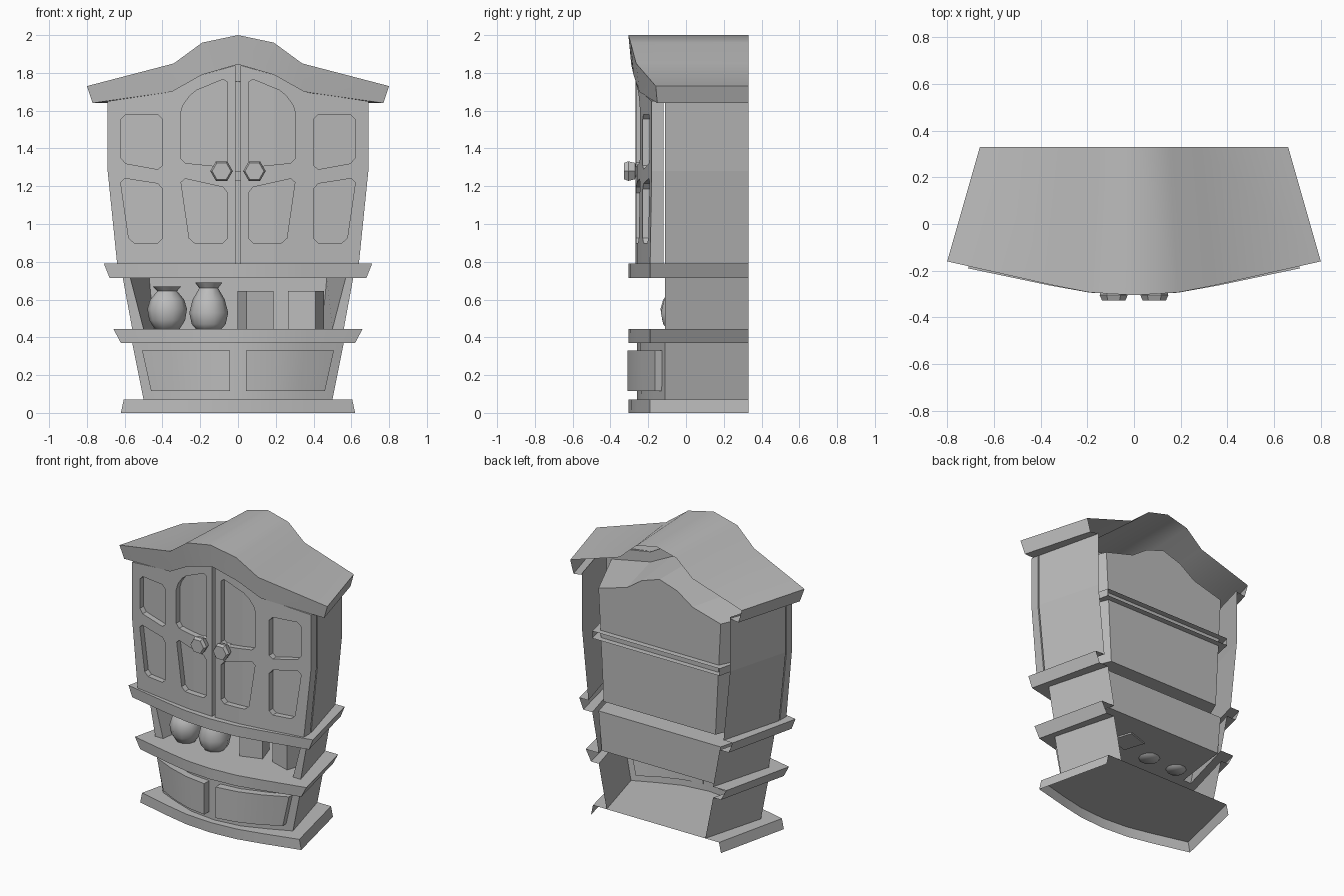
import bpy, bmesh, math
from mathutils import Vector, Matrix

cube = bpy.data.objects.get("Cube")
if cube:
    bpy.data.objects.remove(cube)

grey = bpy.data.materials.new("plain_grey")
grey.use_nodes = True
grey.diffuse_color = (0.5, 0.5, 0.5, 1)
grey.node_tree.nodes["Principled BSDF"].inputs["Base Color"].default_value = (0.5, 0.5, 0.5, 1)

BACK, PANEL, FACE = 0.33, 0.29, -0.11
BENDS = (0.19, 0.36)


def bow(x):
    """Backward sweep of the bowed front at distance x from the middle."""
    x = abs(x)
    if x < 0.19:
        return x * 0.063
    if x < 0.36:
        return 0.012 + (x - 0.19) * 0.194
    return 0.045 + (x - 0.36) * 0.227


def mirrored(half, middle=()):
    """Complete a row of points from its +x half."""
    return list(half) + list(middle) + [(-p[0],) + tuple(p[1:]) for p in reversed(half)]


def finish(name, bm, smooth=35):
    bmesh.ops.recalc_face_normals(bm, faces=bm.faces)
    mesh = bpy.data.meshes.new(name)
    bm.to_mesh(mesh)
    bm.free()
    mesh.materials.append(grey)
    ob = bpy.data.objects.new(name, mesh)
    bpy.context.collection.objects.link(ob)
    if smooth:
        bpy.ops.object.select_all(action='DESELECT')
        ob.select_set(True)
        bpy.context.view_layer.objects.active = ob
        bpy.ops.object.shade_smooth_by_angle(angle=math.radians(smooth))
    return ob


def loft(name, rings, closed=False, first=False, last=False, smooth=35):
    """Skin a row of equal point rings, with optional end faces."""
    bm = bmesh.new()
    rows = [[bm.verts.new(p) for p in ring] for ring in rings]
    n = len(rows[0])
    for a, b in zip(rows, rows[1:]):
        for i in range(n if closed else n - 1):
            j = (i + 1) % n
            bm.faces.new((a[i], a[j], b[j], b[i]))
    if first:
        bm.faces.new(rows[0])
    if last:
        bm.faces.new(rows[-1])
    return finish(name, bm, smooth)


def plan(w, z, front=-0.305, side=-0.19):
    """Plan with a bowed front and tapering sides, open at the back."""
    k = (side - front) / bow(w)
    half = [(w - 0.12, BACK, z), (w, side, z)]
    half += [(x, front + k * bow(x), z) for x in reversed(BENDS)]
    return mirrored(half, [(0, front, z)])


def bent_prisms(name, outlines, near, far):
    """Extrude x-z outlines, then bend them to the near(x) and far(x) depths."""
    bm = bmesh.new()
    for pts in outlines:
        face = bm.faces.new([bm.verts.new((x, 0, z)) for x, z in pts])
        new = bmesh.ops.extrude_face_region(bm, geom=[face])["geom"]
        bmesh.ops.translate(bm, vec=(0, 1, 0), verts=[v for v in new if isinstance(v, bmesh.types.BMVert)])
    for x in mirrored([(b,) for b in BENDS]):
        geom = bm.verts[:] + bm.edges[:] + bm.faces[:]
        bmesh.ops.bisect_plane(bm, geom=geom, dist=1e-5, plane_co=(x[0], 0, 0), plane_no=(1, 0, 0))
    for v in bm.verts:
        v.co.y = far(v.co.x) if v.co.y > 0.5 else near(v.co.x)
    return finish(name, bm, 0)


def chamfered(pts, c=0.025):
    out = []
    for i, p in enumerate(pts):
        p = Vector(p)
        for q in (Vector(pts[i - 1]), Vector(pts[(i + 1) % len(pts)])):
            d = q - p
            out.append(tuple(p + d.normalized() * min(c, d.length * 0.4)))
    return out


def lathe(name, profile, sides, place, smooth):
    angles = [2 * math.pi * i / sides for i in range(sides)]
    rings = [[place @ Vector((r * math.cos(a), r * math.sin(a), h)) for a in angles] for r, h in profile]
    return loft(name, rings, True, True, True, smooth)


# Base, drawer case and the two hollow mouldings
loft("base", [plan(0.62, 0), plan(0.605, 0.07)], last=True)
loft("drawer_case", [plan(0.50, 0.07, -0.26, FACE), plan(0.56, 0.37, -0.26, FACE)])
loft("lower_moulding", [plan(0.56, 0.37, -0.26, FACE), plan(0.62, 0.37),
                        plan(0.66, 0.445), plan(0.56, 0.445, FACE, FACE)])
loft("upper_moulding", [plan(0.61, 0.715, FACE, FACE), plan(0.68, 0.715),
                        plan(0.71, 0.79), plan(0.64, 0.79, FACE, FACE)])


# Side walls that narrow inwards to the back panel
def side_walls(name, levels):
    rings = []
    for z, z_in, outer, inner, rear in levels:
        rings.append(mirrored([(outer - 0.12, BACK, z), (outer, FACE, z), (inner, FACE, z_in), (rear, PANEL, z_in)]))
    loft(name, rings, smooth=0)


def board(name, z, front, rear):
    loft(name, [mirrored([(front, FACE, z)]), mirrored([(rear, PANEL, z)])], smooth=0)


side_walls("open_niche", [(0.445, 0.445, 0.56, 0.50, 0.445), (0.715, 0.715, 0.61, 0.57, 0.47)])
side_walls("cupboard_case", [(0.79, 0.79, 0.64, 0.60, 0.43), (1.28, 1.28, 0.69, 0.65, 0.455),
                             (1.66, 1.57, 0.69, 0.65, 0.47)])
board("niche_floor", 0.445, 0.50, 0.445)
board("niche_ceiling", 0.715, 0.57, 0.47)
board("cupboard_floor", 0.79, 0.60, 0.43)
loft("inner_shelf", [mirrored([(0.49, BACK, z), (0.58, -0.05, z)]) for z in (1.23, 1.28)],
     first=True, last=True, smooth=0)

# Eaves: underside, then the face under the roof edge; the roof sheet on top
low = [(0.77, 1.64), (0.35, 1.70), (0.19, 1.79), (0, 1.845)]
top = [(0.8, 1.73), (0.34, 1.85), (0.19, 1.96), (0, 2.0)]
low_row = [(x, bow(x) - 0.29, z) for x, z in low]
top_row = [(x, bow(x) - 0.305, z) for x, z in top]
inner_row = [(min(x, 0.69), FACE, z) for x, z in low]
rows = []
for row, rear in ((inner_row, (0.57, BACK, 1.65)), (low_row, (0.635, BACK, 1.64)), (top_row, (0.66, BACK, 1.73))):
    rows.append(mirrored([rear] + row[:-1], row[-1:]))
loft("eaves", rows)
rear_row = [(x * 0.825, BACK, z) for x, z in top]
loft("roof", [mirrored(r[:-1], r[-1:]) for r in (top_row, rear_row)])

# Arched cupboard ceiling running into the back panel top
arch = [(0.65, 1.57), (0.35, 1.63), (0.19, 1.71), (0, 1.755)]
rows = [inner_row,
        [(x, FACE, z) for x, z in arch],
        [(x * 0.723, PANEL, z) for x, z in arch],
        [(x * 0.723, PANEL, 1.56) for x, z in arch]]
loft("cupboard_arch", [mirrored(r[:-1], r[-1:]) for r in rows], smooth=0)

# Back panels
loft("cupboard_back", [mirrored([(w, PANEL, z)]) for w, z in ((0.43, 0.79), (0.455, 1.28), (0.47, 1.56))], smooth=0)
loft("niche_back", [mirrored([(w, PANEL, z)]) for w, z in ((0.445, 0.445), (0.47, 0.715))], smooth=0)


# Doors with recessed panels
def door_front(x):
    return -0.268 + 0.72 * bow(x)


door = [(0.012, 0.79), (0.64, 0.79), (0.69, 1.28), (0.69, 1.65), (0.35, 1.70), (0.19, 1.79), (0.012, 1.84)]
panels = [
    [(0.40, 1.58), (0.62, 1.58), (0.62, 1.325), (0.40, 1.285)],
    [(0.40, 0.90), (0.40, 1.21), (0.625, 1.245), (0.575, 0.90)],
    [(0.055, 1.30), (0.055, 1.775), (0.24, 1.70), (0.305, 1.61), (0.305, 1.325)],
    [(0.055, 0.90), (0.055, 1.19), (0.305, 1.245), (0.255, 0.90)],
]
for side, s in (("left", 1), ("right", -1)):
    flip = lambda pts: [(s * x, z) for x, z in pts]
    leaf = bent_prisms(side + "_door", [flip(door)], door_front, lambda x: FACE - 0.01)
    cutter = bent_prisms("panel_cutter", [flip(chamfered(p)) for p in panels],
                         lambda x: door_front(x) - 0.1, lambda x: door_front(x) + 0.04)
    cutter.hide_render = True
    cut = leaf.modifiers.new("panels", 'BOOLEAN')
    cut.operation, cut.solver, cut.object = 'DIFFERENCE', 'EXACT', cutter
    graph = bpy.context.evaluated_depsgraph_get()
    mesh = bpy.data.meshes.new_from_object(leaf.evaluated_get(graph))
    leaf.modifiers.clear()
    leaf.data = mesh
    bpy.data.objects.remove(cutter)

    # Six-sided knob
    place = Matrix.Translation((s * 0.087, 0, 1.28)) @ Matrix.Rotation(math.pi / 2, 4, 'X')
    lathe(side + "_knob", [(0.045, 0.21), (0.022, 0.24), (0.022, 0.262), (0.05, 0.27), (0.06, 0.305), (0.05, 0.327)],
          6, place, 0)

    # Bowed drawer front, widening upwards
    rings = []
    for z, w in ((0.115, 0.46), (0.33, 0.508)):
        edge = [(s * (0.043 + t * (w - 0.043)), -0.31 + 0.145 * t ** 1.7) for t in (0, 0.33, 0.67, 1)]
        rings.append([(x, y, z) for x, y in edge] + [(x, y + 0.06, z) for x, y in reversed(edge)])
    loft(side + "_drawer", rings, True, True, True)

# Vases on the open shelf
lathe("wide_vase", [(0.06, 0.435), (0.095, 0.49), (0.105, 0.55), (0.09, 0.60), (0.052, 0.645), (0.074, 0.668)],
      10, Matrix.Translation((-0.375, -0.035, 0)), 60)
lathe("tall_vase", [(0.06, 0.435), (0.09, 0.47), (0.103, 0.53), (0.085, 0.60), (0.05, 0.66), (0.072, 0.69)],
      10, Matrix.Translation((-0.155, -0.035, 0)), 60)

# Boxes on the open shelf
for name, x, turn in (("left_box", 0.36, -18), ("middle_box", 0.093, 18)):
    bm = bmesh.new()
    place = Matrix.Translation((x, 0.05, 0.54)) @ Matrix.Rotation(math.radians(turn), 4, 'Z')
    bmesh.ops.create_cube(bm, size=1, matrix=place @ Matrix.Diagonal((0.152, 0.15, 0.21, 1)))
    finish(name, bm, 0)
